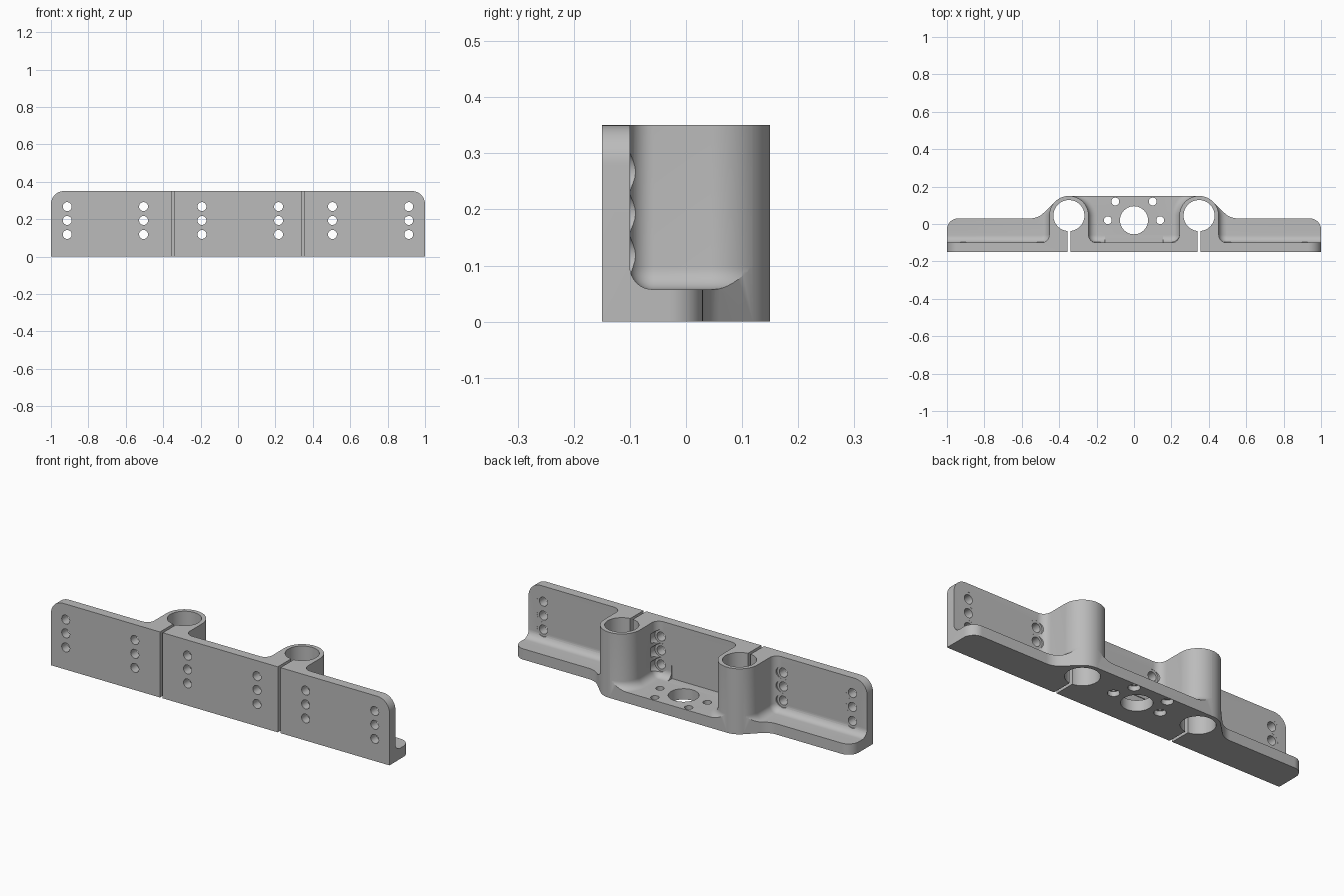
import bpy, bmesh
from math import sin, cos, pi, radians

if "Cube" in bpy.data.objects:
    bpy.data.objects.remove(bpy.data.objects["Cube"])

# Main dimensions
CX, CY, BOSS_R, BORE_R = 0.348, 0.045, 0.105, 0.083
FRONT, PLATE, FLOOR, TOP = -0.15, -0.10, 0.0575, 0.35
FILLET, CORNER = 0.04, 0.042

metal = bpy.data.materials.new("grey metal")
metal.use_nodes = True
grey = (0.5, 0.5, 0.5, 1)
metal.diffuse_color = grey
metal.node_tree.nodes["Principled BSDF"].inputs["Base Color"].default_value = grey


def arc(cx, cy, r, a0, a1, n=12):
    angles = [radians(a0 + (a1 - a0) * i / n) for i in range(n + 1)]
    return [(cx + r * cos(a), cy + r * sin(a)) for a in angles]


def mirrored(points):
    return [(-x, y) for x, y in reversed(points)]


def loft(name, layers):
    """Closed solid through equal-length loops of 3D points."""
    bm = bmesh.new()
    loops = [[bm.verts.new(p) for p in layer] for layer in layers]
    n = len(loops[0])
    for a, b in zip(loops, loops[1:]):
        for i in range(n):
            j = (i + 1) % n
            bm.faces.new((a[i], a[j], b[j], b[i]))
    bm.faces.new(loops[0])
    bm.faces.new(loops[-1])
    bmesh.ops.recalc_face_normals(bm, faces=bm.faces)
    mesh = bpy.data.meshes.new(name)
    bm.to_mesh(mesh)
    bm.free()
    mesh.materials.append(metal)
    obj = bpy.data.objects.new(name, mesh)
    bpy.context.collection.objects.link(obj)
    return obj


def prism(name, points, z0, z1):
    return loft(name, [[(x, y, z) for x, y in points] for z in (z0, z1)])


def box(name, x0, x1, y0, y1, z0, z1):
    return prism(name, [(x0, y0), (x1, y0), (x1, y1), (x0, y1)], z0, z1)


def upright_hole(name, x, y, r, z0, z1, n=32):
    return prism(name, arc(x, y, r, 0, 360, n)[:-1], z0, z1)


def front_hole(name, x, z, r, y0, y1):
    ring = arc(x, z, r, 0, 360, 24)[:-1]
    return loft(name, [[(px, y, pz) for px, pz in ring] for y in (y0, y1)])


def cut(body, cutter):
    cutter.hide_render = True
    mod = body.modifiers.new("cut", "BOOLEAN")
    mod.operation, mod.solver, mod.object = "DIFFERENCE", "EXACT", cutter
    bpy.context.view_layer.objects.active = body
    bpy.ops.object.modifier_apply(modifier=mod.name)
    bpy.data.objects.remove(cutter)


# Pocket outlines, moved away from the walls by d to shape the floor fillet
def outer_pocket(d):
    a = 44.5
    far = (CX + 0.3 * cos(radians(a)), CY + 0.3 * sin(radians(a)))
    return (arc(CX, CY, BOSS_R + d, a, 0)
            + arc(CX + BOSS_R + CORNER, PLATE + CORNER, CORNER - d, 180, 270, 8)
            + [(1.05, PLATE + d), (1.05, 0.3), far])


def inner_pocket(d):
    half = ([(CX - 0.004, 0.3)]
            + arc(CX, CY, BOSS_R + d, 92, 180, 20)
            + arc(CX - BOSS_R - CORNER, PLATE + CORNER, CORNER - d, 0, -90, 8))
    return half + mirrored(half)


def pocket(name, outline, side=1):
    layers = []
    for i in range(9):
        t = i / 8 * pi / 2
        z = FLOOR + FILLET * (1 - cos(t))
        layers.append([(side * x, y, z) for x, y in outline(FILLET * (1 - sin(t)))])
    layers.append([(side * x, y, TOP + 0.05) for x, y in outline(0)])
    return loft(name, layers)


# Bracket body: full-height block with the base outline
half = ([(1, FRONT)] + arc(0.94, -0.03, 0.06, 0, 90)
        + arc(0.554, 0.13, 0.1, 270, 225, 8)
        + arc(CX, CY, BOSS_R, 45, 90))
bracket = prism("mounting_bracket", half + mirrored(half), 0, TOP)

# Pockets that leave the front plate and the two tubes
cut(bracket, pocket("inner_pocket", inner_pocket))
for s in (-1, 1):
    cut(bracket, pocket("outer_pocket", outer_pocket, s))

# Motor clearance in the plate behind the centre hole
cut(bracket, box("motor_clearance", -0.155, 0.155, -0.104, -0.04, FLOOR + 0.0002, 0.13))

for s in (-1, 1):
    # Rounded upper plate corners
    corner = arc(0.93, TOP - 0.07, 0.07, 0, 90) + [(0.93, 0.4), (1.05, 0.4), (1.05, TOP - 0.07)]
    cut(bracket, loft("corner_cut", [[(s * x, y, z) for x, z in corner] for y in (-0.2, 0.2)]))
    # Tube bores and clamping slots
    cut(bracket, upright_hole("bore", s * CX, CY, BORE_R, -0.05, 0.4, 48))
    cut(bracket, box("slot", s * CX - 0.008, s * CX + 0.008, -0.2, CY, -0.05, 0.4))
    # Motor screw holes with countersinks below
    for x, y in ((0.1, 0.12), (0.14, 0.02)):
        cut(bracket, upright_hole("screw_hole", s * x, y, 0.021, -0.05, 0.1, 24))
        cut(bracket, upright_hole("countersink", s * x, y, 0.029, -0.05, 0.025, 24))

# Centre hole
cut(bracket, upright_hole("centre_hole", 0, 0.02, 0.075, -0.05, 0.1, 48))

# Plate screw holes with head clearance at the back
for x in (-0.913, -0.505, -0.193, 0.217, 0.505, 0.913):
    for z in (0.118, 0.193, 0.267):
        cut(bracket, front_hole("plate_hole", x, z, 0.024, -0.2, -0.08))
        cut(bracket, front_hole("head_clearance", x, z, 0.037, PLATE - 0.0003, -0.05))

# Smooth curved walls, sharp edges
bpy.ops.object.select_all(action="DESELECT")
bracket.select_set(True)
bpy.context.view_layer.objects.active = bracket
bpy.ops.object.shade_smooth_by_angle(angle=radians(30))
